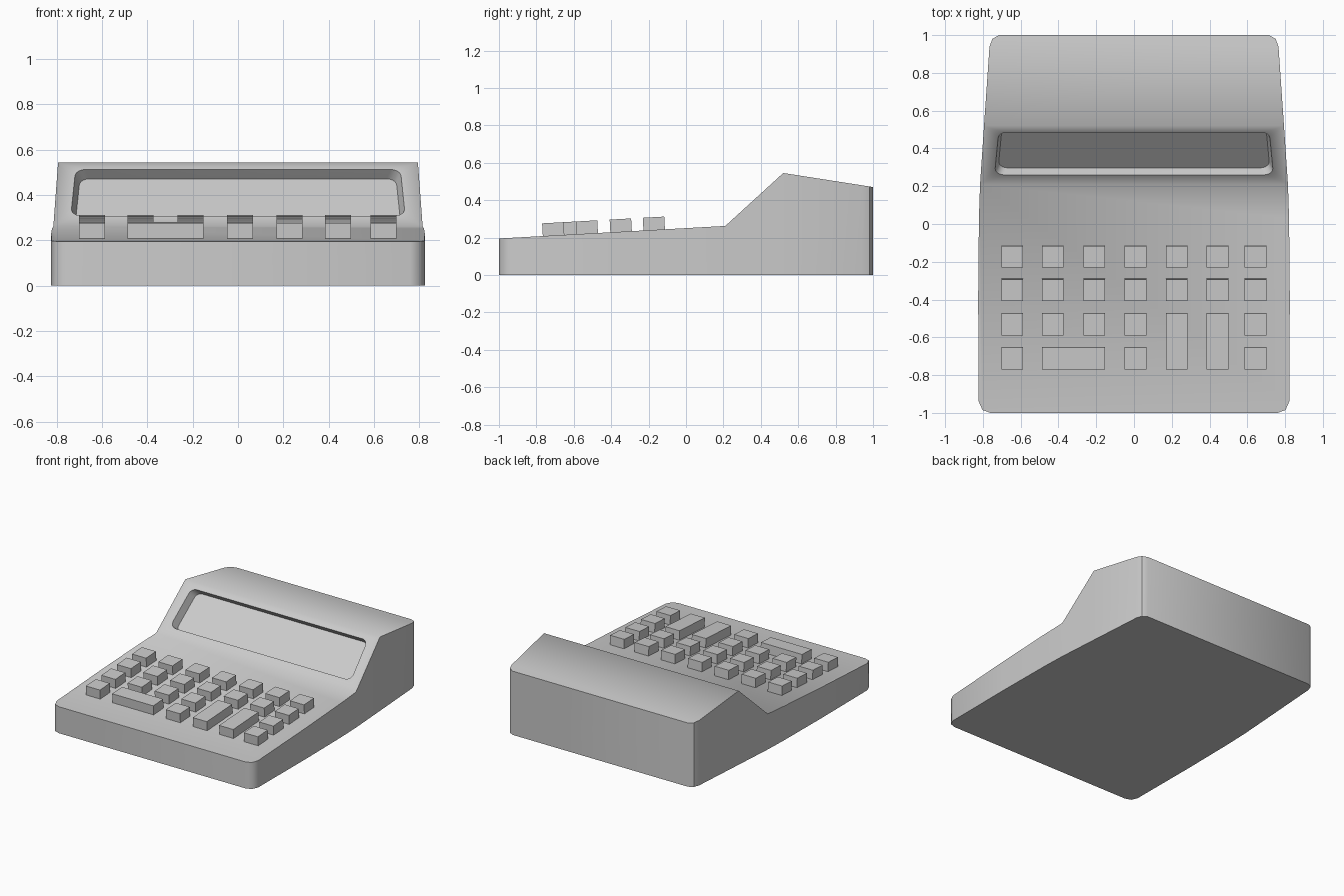
import bpy, bmesh, math
from mathutils import Matrix, Vector

cube = bpy.data.objects.get("Cube")
if cube:
    bpy.data.objects.remove(cube, do_unlink=True)

grey = bpy.data.materials.new("plain grey")
grey.use_nodes = True
colour = (0.6, 0.6, 0.6, 1)
grey.diffuse_color = colour
grey.node_tree.nodes["Principled BSDF"].inputs["Base Color"].default_value = colour

# Side profile of the top: keyboard deck, display slope, rear hood
TOP = [(-1, 0.195), (0.21, 0.262), (0.52, 0.545), (1, 0.47)]


def top_height(y):
    for (y0, z0), (y1, z1) in zip(TOP, TOP[1:]):
        if y <= y1 + 1e-5:
            return z0 + (z1 - z0) * (y - y0) / (y1 - y0)
    return TOP[-1][1]


def make_object(name, bm):
    bmesh.ops.recalc_face_normals(bm, faces=bm.faces)
    mesh = bpy.data.meshes.new(name)
    bm.to_mesh(mesh)
    bm.free()
    mesh.materials.append(grey)
    obj = bpy.data.objects.new(name, mesh)
    bpy.context.collection.objects.link(obj)
    return obj


# Body: mirrored plan outline, extruded and raised to the profile
half = [(0.76, -1), (0.802, -0.985), (0.822, -0.94), (0.825, -0.4), (0.821, 0.03),
        (0.815, 0.21), (0.794, 0.52), (0.765, 0.94), (0.75, 0.98), (0.715, 1)]
outline = half + [(-x, y) for x, y in reversed(half)]
bm = bmesh.new()
base = bm.faces.new([bm.verts.new((x, y, 0)) for x, y in outline])
raised = bmesh.ops.extrude_face_region(bm, geom=[base])["geom"]
for v in raised:
    if isinstance(v, bmesh.types.BMVert):
        v.co.z = 1
for y, _ in TOP[1:3]:
    bmesh.ops.bisect_plane(bm, geom=bm.verts[:] + bm.edges[:] + bm.faces[:], dist=1e-4,
                           plane_co=(0, y, 0), plane_no=(0, 1, 0))
for v in bm.verts:
    if v.co.z > 0.5:
        v.co.z = top_height(v.co.y)
body = make_object("body", bm)

# Display recess: rounded trapezoid sunk square to the slope
start = Vector((0, *TOP[1]))
along = (Vector((0, *TOP[2])) - start).normalized()
inward = Vector((0, along.z, -along.y))


def recess_ring(bm, depth):
    shrink = 0.35 * depth
    r = 0.045
    ring = []
    corners = [(0.735, 0.068, -90), (0.72, 0.372, 0), (-0.72, 0.372, 90), (-0.735, 0.068, 180)]
    for x, s, angle in corners:
        cx = x - math.copysign(r + shrink, x)
        cs = s + (r if s < 0.2 else -r)
        for i in range(6):
            a = math.radians(angle + 18 * i)
            p = start + along * (cs + r * math.sin(a)) + inward * depth
            ring.append(bm.verts.new((cx + r * math.cos(a), p.y, p.z)))
    return ring


bm = bmesh.new()
outer, floor = recess_ring(bm, -0.03), recess_ring(bm, 0.055)
bm.faces.new(outer)
bm.faces.new(floor)
for i in range(len(outer)):
    j = (i + 1) % len(outer)
    bm.faces.new((outer[i], outer[j], floor[j], floor[i]))
cutter = make_object("recess_cutter", bm)
cutter.hide_render = True

cut = body.modifiers.new("display recess", "BOOLEAN")
cut.operation = "DIFFERENCE"
cut.solver = "EXACT"
cut.object = cutter
bpy.ops.object.select_all(action="DESELECT")
bpy.context.view_layer.objects.active = body
body.select_set(True)
bpy.ops.object.modifier_apply(modifier=cut.name)
bpy.data.objects.remove(cutter, do_unlink=True)
bpy.ops.object.shade_smooth_by_angle(angle=math.radians(60))

# Crisp vertical edge where the sides meet the rear corners
for e in body.data.edges:
    a, b = (body.data.vertices[i].co for i in e.vertices)
    if abs(a.y - 0.98) < 0.002 and abs(b.y - 0.98) < 0.002 and abs(a.x - b.x) < 0.01:
        e.use_edge_sharp = True

# Keys: tilted blocks standing on the deck
tilt = math.atan2(TOP[1][1] - TOP[0][1], TOP[1][0] - TOP[0][0])
HEIGHT, SINK, SIZE = 0.068, 0.01, 0.115


def key(name, x0, x1, y0, y1):
    cx, cy = (x0 + x1) / 2, (y0 + y1) / 2
    bm = bmesh.new()
    bmesh.ops.create_cube(bm, size=1)
    place = (Matrix.Translation((cx, cy, top_height(cy))) @ Matrix.Rotation(tilt, 4, "X")
             @ Matrix.Translation((0, 0, (HEIGHT - SINK) / 2))
             @ Matrix.Diagonal((x1 - x0, y1 - y0, HEIGHT + SINK, 1)))
    bmesh.ops.transform(bm, matrix=place, verts=bm.verts)
    make_object(name, bm)


columns = [-0.645, -0.43, -0.21, 0.008, 0.227, 0.442, 0.643]
rows = [-0.17, -0.347, -0.528, -0.708]
h = SIZE / 2
for r, y in enumerate(rows):
    for c, x in enumerate(columns):
        if (r >= 2 and c in (4, 5)) or (r == 3 and c in (1, 2)):
            continue
        key(f"key_row{r + 1}_column{c + 1}", x - h, x + h, y - h, y + h)
key("wide_key", columns[1] - h, columns[2] + h, rows[3] - h, rows[3] + h)
for c in (4, 5):
    key(f"tall_key_column{c + 1}", columns[c] - h, columns[c] + h, rows[3] - h, rows[2] + h)
